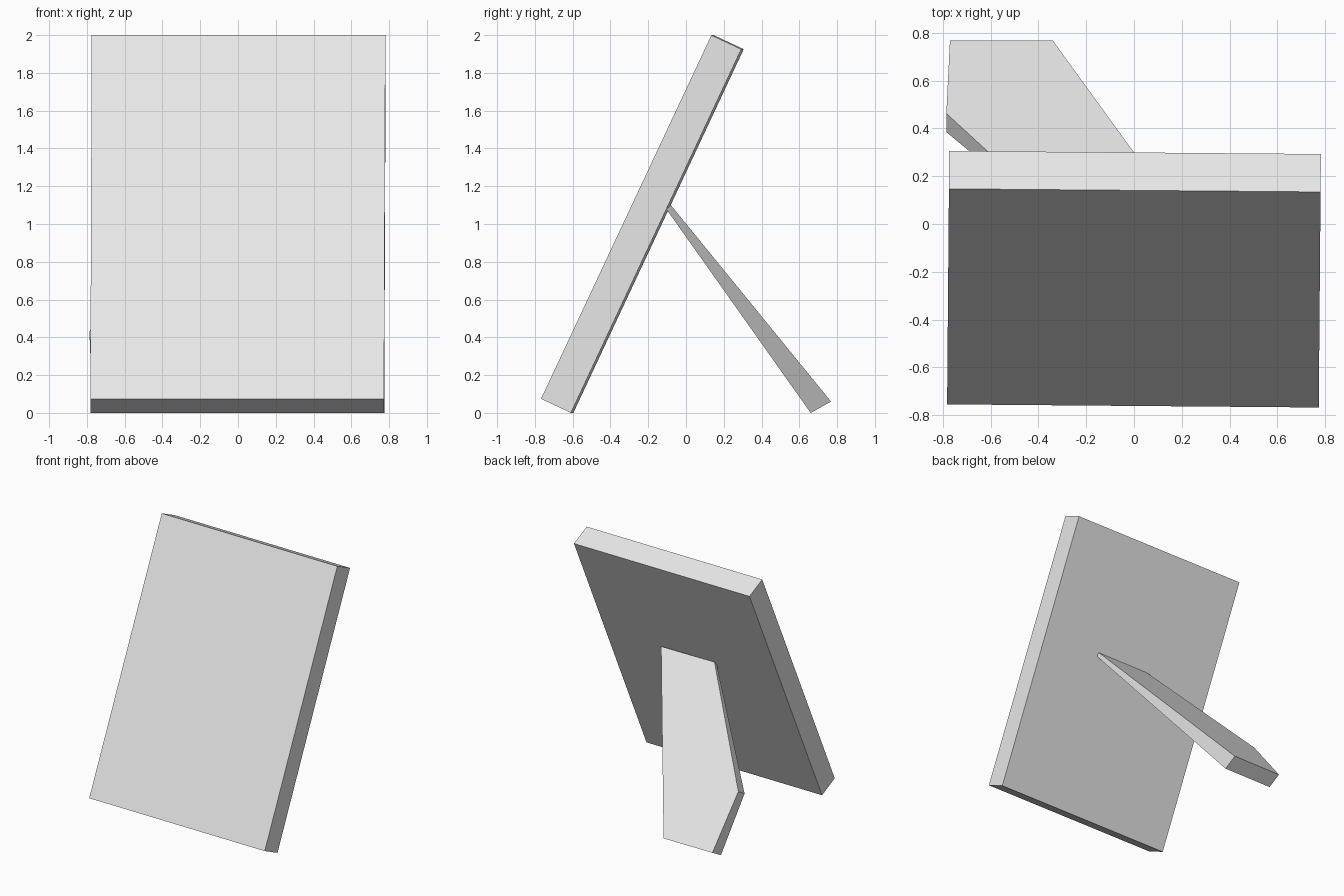
import bpy, bmesh
from math import radians
from mathutils import Vector

cube = bpy.data.objects.get("Cube")
if cube:
    bpy.data.objects.remove(cube, do_unlink=True)

grey = bpy.data.materials.new("light_grey")
grey.use_nodes = True
colour = (0.8, 0.8, 0.8, 1)
grey.diffuse_color = colour
grey.node_tree.nodes["Principled BSDF"].inputs["Base Color"].default_value = colour


def add_object(name, bm):
    bmesh.ops.recalc_face_normals(bm, faces=bm.faces)
    mesh = bpy.data.meshes.new(name)
    bm.to_mesh(mesh)
    bm.free()
    mesh.materials.append(grey)
    obj = bpy.data.objects.new(name, mesh)
    bpy.context.collection.objects.link(obj)
    return obj


# Leaning frame panel
bm = bmesh.new()
bmesh.ops.create_cube(bm, size=1)
bmesh.ops.scale(bm, vec=(1.555, 0.175, 2.126), verts=bm.verts)
panel = add_object("frame_panel", bm)
panel.location = (0, -0.231, 1.0)
panel.rotation_euler = (radians(-25.1), 0, radians(-0.48))

# Wedge-shaped stand: outline as (x, fraction of the way down the leg)
outline = [(-0.195, 0), (0.275, 0), (-0.34, 1), (-0.77, 1), (-0.785, 0.64)]
back_line = Vector((0, -0.08, 1.10)), Vector((0, 0.768, 0.06))
front_line = Vector((0, -0.105, 1.08)), Vector((0, 0.66, 0))

bm = bmesh.new()
rings = [[bm.verts.new(a.lerp(b, t) + Vector((x, 0, 0))) for x, t in outline]
         for a, b in (back_line, front_line)]
for ring in rings:
    bm.faces.new(ring)
for i in range(len(outline)):
    j = (i + 1) % len(outline)
    bm.faces.new((rings[0][i], rings[0][j], rings[1][j], rings[1][i]))
add_object("stand", bm)
